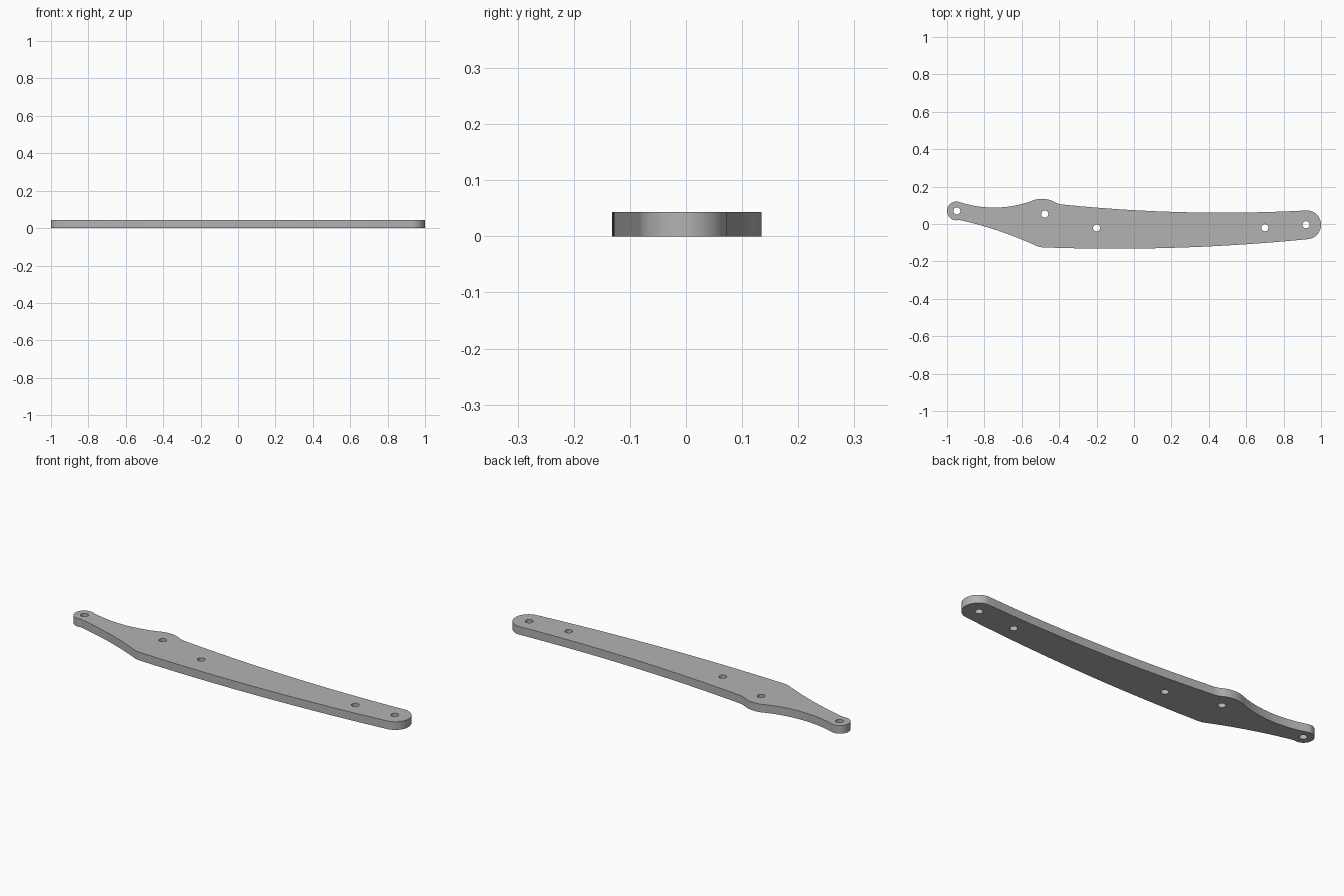
import bpy
import math
from mathutils import Vector

THICKNESS = 0.043
HOLE_RADIUS = 0.019

cube = bpy.data.objects.get("Cube")
if cube:
    bpy.data.objects.remove(cube, do_unlink=True)


def arc(a, mid, b, steps):
    """Points of the circular arc from a through mid to b."""
    a, mid, b = Vector(a), Vector(mid), Vector(b)
    u, v = mid - a, b - a
    d = 2 * (u.x * v.y - u.y * v.x)
    centre = a + Vector((v.y * u.length_squared - u.y * v.length_squared,
                         u.x * v.length_squared - v.x * u.length_squared)) / d
    start = a - centre
    t0 = math.atan2(start.y, start.x)
    end = b - centre
    sweep = (math.atan2(end.y, end.x) - t0) % math.tau
    if d < 0:  # clockwise arc
        sweep -= math.tau
    r = start.length
    return [centre + r * Vector((math.cos(t0 + sweep * i / steps),
                                 math.sin(t0 + sweep * i / steps)))
            for i in range(steps + 1)]


def circle(centre, radius, steps=32):
    return [Vector(centre) + radius * Vector((math.cos(math.tau * i / steps),
                                              math.sin(math.tau * i / steps)))
            for i in range(steps)]


# Outline as a chain of arcs, clockwise from the narrow end
chain = [
    ((-0.935, 0.022), (-1.0, 0.07), (-0.935, 0.118), 24),    # narrow round end
    ((-0.935, 0.118), (-0.74, 0.088), (-0.55, 0.122), 20),   # concave neck
    ((-0.55, 0.122), (-0.478, 0.134), (-0.43, 0.12), 12),    # bump
    ((-0.43, 0.12), (-0.41, 0.11), (-0.38, 0.104), 6),       # fillet
    ((-0.38, 0.104), (0.4, 0.061), (0.93, 0.073), 32),       # long back edge
    ((0.93, 0.073), (1.0, -0.004), (0.93, -0.081), 28),      # wide round end
    ((0.93, -0.081), (0.1, -0.13), (-0.485, -0.125), 32),    # long front edge
    ((-0.485, -0.125), (-0.507, -0.122), (-0.53, -0.113), 6),  # rounded corner
    ((-0.53, -0.113), (-0.72, -0.038), (-0.935, 0.022), 16),  # tapering edge
]
outline = []
for a, mid, b, steps in chain:
    outline += arc(a, mid, b, steps)[:-1]

holes = [(-0.947, 0.07), (-0.477, 0.053), (-0.2, -0.021), (0.7, -0.02), (0.92, -0.004)]

# Filled flat curve, extruded to a plate with bolt holes
curve = bpy.data.curves.new("arm_plate", "CURVE")
curve.dimensions = "2D"
curve.fill_mode = "BOTH"
curve.extrude = THICKNESS / 2
for loop in [outline] + [circle(c, HOLE_RADIUS) for c in holes]:
    spline = curve.splines.new("POLY")
    spline.points.add(len(loop) - 1)
    for point, p in zip(spline.points, loop):
        point.co = (p.x, p.y, 0, 1)
    spline.use_cyclic_u = True

plate = bpy.data.objects.new("arm_plate", curve)
bpy.context.collection.objects.link(plate)
bpy.ops.object.select_all(action="DESELECT")
plate.select_set(True)
bpy.context.view_layer.objects.active = plate
bpy.ops.object.convert(target="MESH")
plate = bpy.context.object

# Weld the caps to the walls and rest the plate on the ground
bpy.ops.object.mode_set(mode="EDIT")
bpy.ops.mesh.select_all(action="SELECT")
bpy.ops.mesh.remove_doubles(threshold=0.0001)
bpy.ops.mesh.normals_make_consistent(inside=False)
bpy.ops.object.mode_set(mode="OBJECT")
for v in plate.data.vertices:
    v.co.z += THICKNESS / 2
bpy.ops.object.shade_smooth_by_angle(angle=math.radians(30))

# Plain grey metal
grey = bpy.data.materials.new("grey_metal")
grey.use_nodes = True
colour = (0.45, 0.45, 0.45, 1)
grey.diffuse_color = colour
grey.node_tree.nodes["Principled BSDF"].inputs["Base Color"].default_value = colour
plate.data.materials.clear()
plate.data.materials.append(grey)
